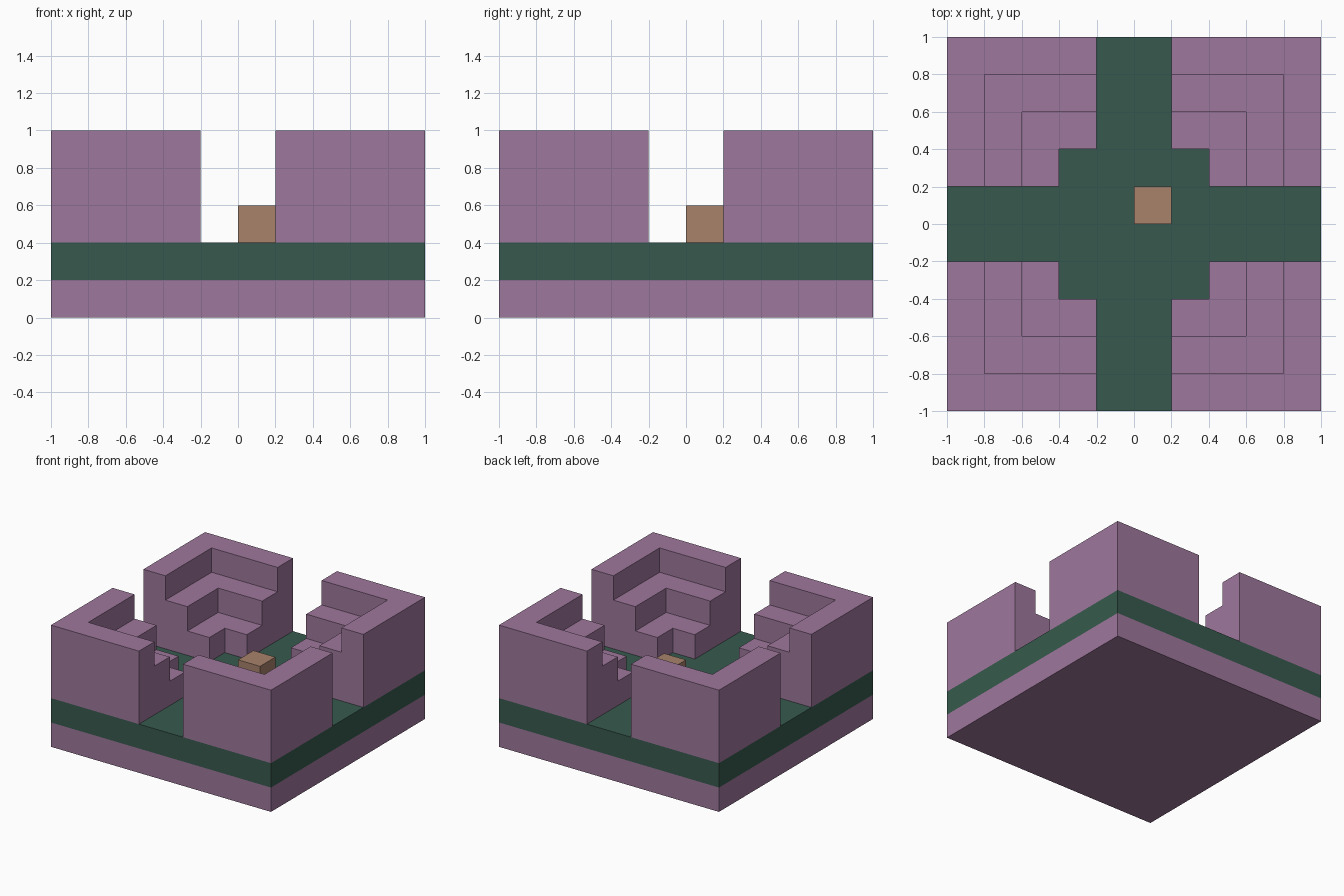
import bpy
import bmesh
from mathutils import Vector

if "Cube" in bpy.data.objects:
    bpy.data.objects.remove(bpy.data.objects["Cube"], do_unlink=True)


def make_material(name, rgb):
    """Flat material from 8-bit display values, stored as linear."""
    color = [((c / 255 + 0.055) / 1.055) ** 2.4 for c in rgb] + [1.0]
    mat = bpy.data.materials.new(name)
    mat.use_nodes = True
    mat.diffuse_color = color
    mat.node_tree.nodes["Principled BSDF"].inputs["Base Color"].default_value = color
    return mat


def make_object(name, bm, mat):
    bmesh.ops.recalc_face_normals(bm, faces=bm.faces)
    mesh = bpy.data.meshes.new(name)
    bm.to_mesh(mesh)
    bm.free()
    mesh.materials.append(mat)
    obj = bpy.data.objects.new(name, mesh)
    bpy.context.collection.objects.link(obj)
    return obj


def make_box(name, low, high, mat):
    low, high = Vector(low), Vector(high)
    bm = bmesh.new()
    bmesh.ops.create_cube(bm, size=1)
    bmesh.ops.scale(bm, vec=high - low, verts=bm.verts)
    bmesh.ops.translate(bm, vec=(low + high) / 2, verts=bm.verts)
    return make_object(name, bm, mat)


purple = make_material("dusty purple", (158, 119, 156))
green = make_material("dark green", (55, 90, 77))
brown = make_material("tan brown", (167, 130, 107))

STEP = 0.2
FLOOR = 2 * STEP

# Layered base and the small block on the floor
make_box("base_slab", (-1, -1, 0), (1, 1, STEP), purple)
make_box("floor_slab", (-1, -1, STEP), (1, 1, FLOOR), green)
make_box("centre_block", (0, 0, FLOOR), (STEP, STEP, FLOOR + STEP), brown)

# One stepped corner: a square grid raised tier by tier, each tier an L
bm = bmesh.new()
bmesh.ops.create_grid(bm, x_segments=4, y_segments=4, size=0.4)
bmesh.ops.translate(bm, vec=(0.6, 0.6, FLOOR), verts=bm.verts)
top = list(bm.faces)
for tier in range(3):
    inner = FLOOR + tier * STEP
    raised, left_out = [], []
    for face in top:
        c = face.calc_center_median()
        (raised if max(c.x, c.y) > inner else left_out).append(face)
    if tier == 0:
        bmesh.ops.delete(bm, geom=left_out, context='FACES')
    result = bmesh.ops.extrude_face_region(bm, geom=raised, use_keep_orig=(tier == 0))
    if tier > 0:
        old = [f for f in raised if f.is_valid]
        bmesh.ops.delete(bm, geom=old, context='FACES_ONLY')
    top = [g for g in result["geom"] if isinstance(g, bmesh.types.BMFace)]
    verts = [g for g in result["geom"] if isinstance(g, bmesh.types.BMVert)]
    bmesh.ops.translate(bm, vec=(0, 0, STEP), verts=verts)
bmesh.ops.dissolve_limit(bm, angle_limit=0.01, verts=bm.verts, edges=bm.edges)
corners = make_object("stepped_corners", bm, purple)

# Repeat the corner on all four sides
mirror = corners.modifiers.new("mirror", 'MIRROR')
mirror.use_axis = (True, True, False)
